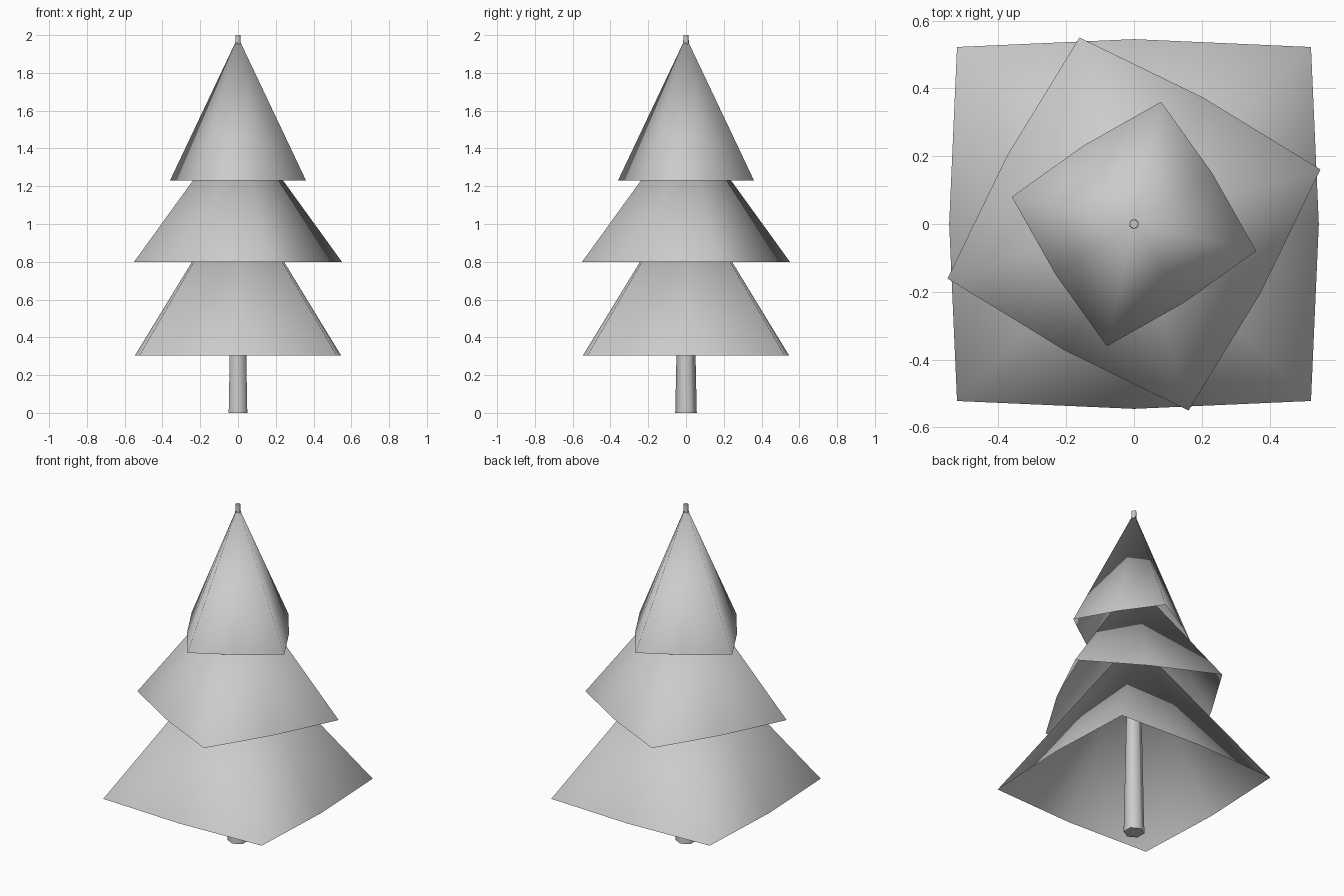
import bpy, bmesh, math

if "Cube" in bpy.data.objects:
    bpy.data.objects.remove(bpy.data.objects["Cube"])


def material(name, rgb):
    m = bpy.data.materials.new(name)
    m.diffuse_color = (*rgb, 1.0)
    m.use_nodes = True
    m.node_tree.nodes["Principled BSDF"].inputs["Base Color"].default_value = m.diffuse_color
    return m


grey = material("plain grey", (0.6, 0.6, 0.6))


def finish(bm, name):
    """Turn a bmesh into a smooth-shaded, named object."""
    for f in bm.faces:
        f.smooth = True
    me = bpy.data.meshes.new(name)
    bm.to_mesh(me)
    bm.free()
    me.materials.append(grey)
    ob = bpy.data.objects.new(name, me)
    bpy.context.collection.objects.link(ob)


def tier(name, z_base, z_tip, r_corner, r_mid, angle):
    """Open-bottomed pyramid: four corners with slightly bulged side midpoints."""
    bm = bmesh.new()
    ring = []
    for i in range(8):
        r = r_mid if i % 2 else r_corner
        a = math.radians(angle + 45 * i)
        ring.append(bm.verts.new((r * math.cos(a), r * math.sin(a), z_base)))
    tip = bm.verts.new((0, 0, z_tip))
    for i in range(8):
        bm.faces.new((ring[i], ring[(i + 1) % 8], tip))
    finish(bm, name)


# Branch tiers, each turned differently
tier("lower_branches", 0.305, 1.20, 0.738, 0.545, 45)
tier("middle_branches", 0.80, 1.56, 0.573, 0.425, 16.3)
tier("upper_branches", 1.23, 1.99, 0.369, 0.275, -12.5)

# Tapered six-sided trunk running up through the tip, points along y
bm = bmesh.new()
rings = []
for z, r in ((0.0, 0.057), (2.0, 0.014)):
    rings.append([bm.verts.new((r * math.cos(math.radians(30 + 60 * i)),
                                r * math.sin(math.radians(30 + 60 * i)), z))
                  for i in range(6)])
low, high = rings
for i in range(6):
    j = (i + 1) % 6
    bm.faces.new((low[i], low[j], high[j], high[i]))
caps = [bm.faces.new(low[::-1]), bm.faces.new(high)]
for f in caps:
    for e in f.edges:
        e.smooth = False
finish(bm, "trunk")
